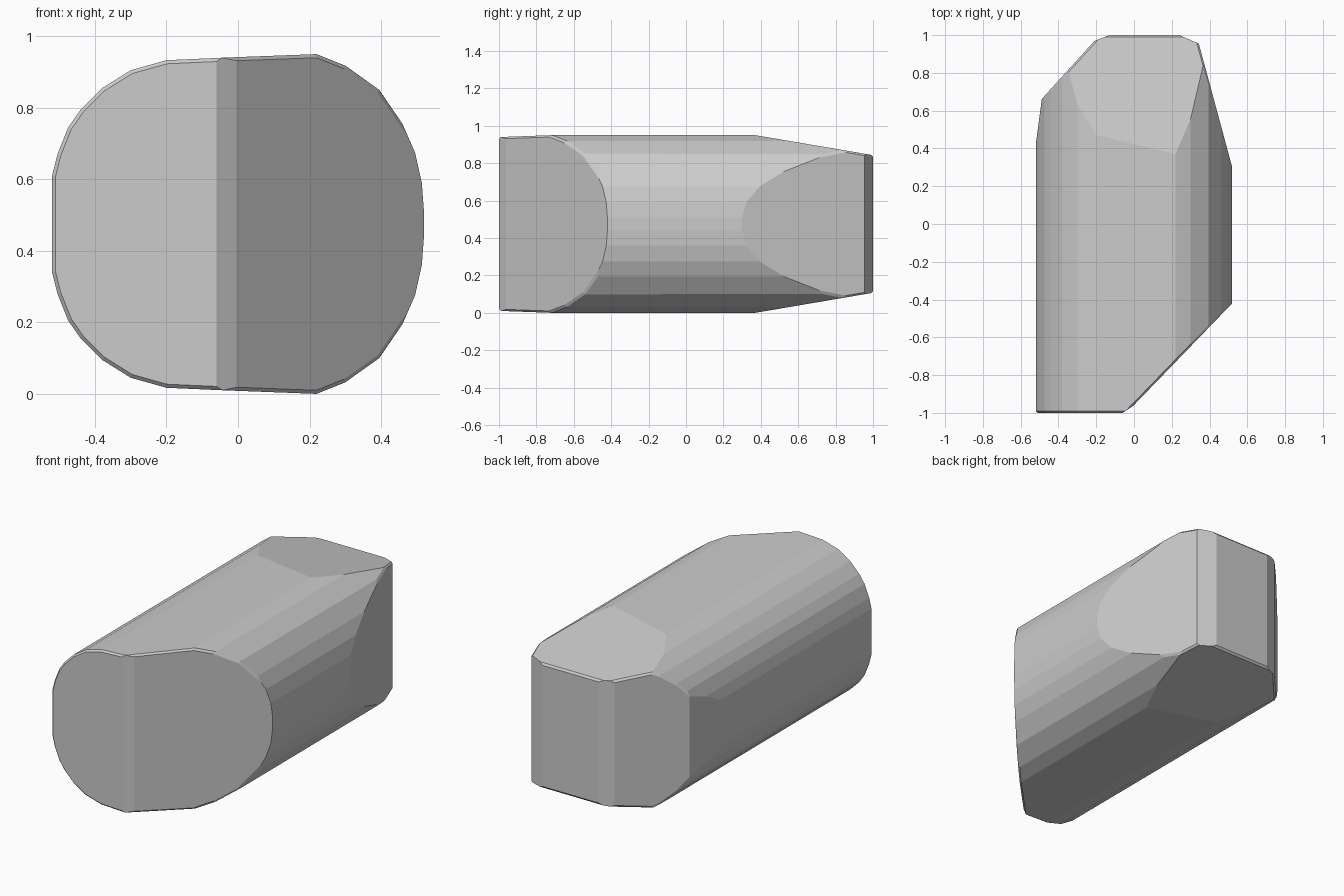
import bpy, bmesh, math
from mathutils import Vector

if "Cube" in bpy.data.objects:
    bpy.data.objects.remove(bpy.data.objects["Cube"])

H = 0.95
# Upper half of the rounded cross-section (x, z), left to right; mirrored for the lower half
upper = [(-0.52, 0.61), (-0.505, 0.67), (-0.475, 0.745), (-0.44, 0.795), (-0.38, 0.855),
         (-0.30, 0.905), (-0.20, 0.933), (-0.02, 0.941), (0.22, 0.95), (0.30, 0.918),
         (0.395, 0.85), (0.46, 0.755), (0.495, 0.675), (0.514, 0.59), (0.52, 0.51)]
profile = upper + [(x, H - z) for x, z in reversed(upper)]

bm = bmesh.new()


def cut(point, normal):
    """Slice off everything on the normal side and cap the hole."""
    res = bmesh.ops.bisect_plane(bm, geom=bm.verts[:] + bm.edges[:] + bm.faces[:], dist=1e-5,
                                 plane_co=point, plane_no=normal, clear_outer=True)
    edges = [e for e in res['geom_cut'] if isinstance(e, bmesh.types.BMEdge)]
    bmesh.ops.edgeloop_fill(bm, edges=edges)
    bmesh.ops.recalc_face_normals(bm, faces=bm.faces[:])


def cut_plan(a, b):
    """Vertical cut through two plan points, removing the side away from the centre."""
    d = Vector((b[0] - a[0], b[1] - a[1]))
    n = Vector((d.y, -d.x, 0))
    p = Vector((a[0], a[1], 0))
    cut(p, n if n.dot(p) > 0 else -n)


# Extruded bar
front = bm.faces.new([bm.verts.new((x, -1, z)) for x, z in profile])
ext = bmesh.ops.extrude_face_region(bm, geom=[front], use_keep_orig=True)
bmesh.ops.translate(bm, vec=(0, 2, 0), verts=[g for g in ext['geom'] if isinstance(g, bmesh.types.BMVert)])
bmesh.ops.recalc_face_normals(bm, faces=bm.faces[:])

# Rear taper, top and bottom
for z, s in ((H, 1), (0, -1)):
    cut(Vector((0, 0.37, z)), Vector((0, 0.17, s)))

# Angled plan cuts
cut_plan((0.52, -0.42), (-0.04, -1.0))
cut_plan((0.52, 0.30), (0.35, 0.93))
cut_plan((-0.49, 0.66), (-0.20, 0.98))
cut_plan((-0.523, 0.40), (-0.487, 0.67))

# Softened rims around the ends
rims = [e for e in bm.edges if len(e.link_faces) == 2 and e.calc_face_angle(0) > math.radians(50)]
bmesh.ops.bevel(bm, geom=rims, offset=0.055, segments=1, affect='EDGES', clamp_overlap=True)

# Small corner facets in plan
cut_plan((0.03, -0.94), (-0.06, -1.0))
cut_plan((-0.22, 0.965), (-0.13, 1.0))
cut_plan((0.24, 1.0), (0.32, 0.965))

# Clean closed convex skin
clean = bmesh.new()
for v in bm.verts:
    clean.verts.new(v.co)
bm.free()
bmesh.ops.remove_doubles(clean, verts=clean.verts[:], dist=0.003)
hull = bmesh.ops.convex_hull(clean, input=clean.verts[:])
bmesh.ops.delete(clean, geom=[v for v in clean.verts if not v.link_faces], context='VERTS')
bmesh.ops.dissolve_limit(clean, angle_limit=math.radians(1), verts=clean.verts[:], edges=clean.edges[:])
bmesh.ops.recalc_face_normals(clean, faces=clean.faces[:])

mesh = bpy.data.meshes.new("faceted_block")
clean.to_mesh(mesh)
clean.free()
block = bpy.data.objects.new("faceted_block", mesh)
bpy.context.collection.objects.link(block)
